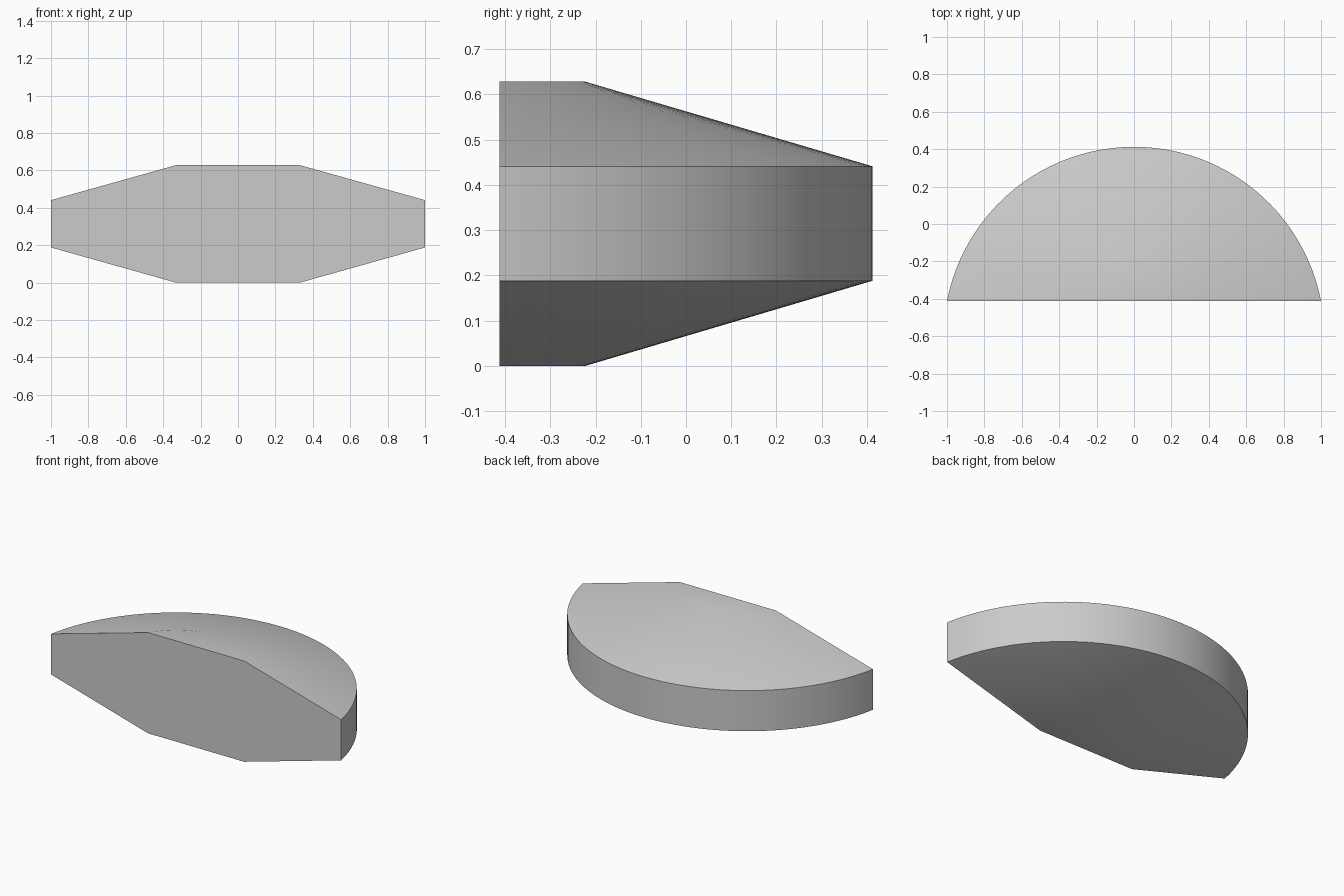
import bpy, bmesh, math

cube = bpy.data.objects.get("Cube")
if cube:
    bpy.data.objects.remove(cube, do_unlink=True)

SEGMENTS = 48
FRONT_Y = -0.412
CENTRE_Y = -0.606
OUTER, INNER = 1.0186, 0.384

grey = bpy.data.materials.new("light_grey")
grey.use_nodes = True
colour = (0.6, 0.6, 0.6, 1)
grey.diffuse_color = colour
grey.node_tree.nodes["Principled BSDF"].inputs["Base Color"].default_value = colour


def arc(bm, radius, z):
    """Row of vertices along a circle, cut off at the flat front."""
    start = math.asin((FRONT_Y - CENTRE_Y) / radius)
    step = (math.pi - 2 * start) / SEGMENTS
    return [bm.verts.new((radius * math.cos(start + i * step),
                          CENTRE_Y + radius * math.sin(start + i * step), z))
            for i in range(SEGMENTS + 1)]


# Bevelled disc segment: stacked arcs, bridged from bottom to top
bm = bmesh.new()
rows = [arc(bm, r, z) for r, z in
        ((INNER, 0), (OUTER, 0.188), (OUTER, 0.441), (INNER, 0.628))]
for low, high in zip(rows, rows[1:]):
    for i in range(SEGMENTS):
        bm.faces.new((low[i], low[i + 1], high[i + 1], high[i]))

# Flat bottom, top and front
bm.faces.new(rows[0])
bm.faces.new(rows[-1])
bm.faces.new([row[0] for row in rows] + [row[-1] for row in reversed(rows)])
bmesh.ops.recalc_face_normals(bm, faces=bm.faces)

mesh = bpy.data.meshes.new("half_disc")
bm.to_mesh(mesh)
bm.free()
mesh.materials.append(grey)
body = bpy.data.objects.new("half_disc", mesh)
bpy.context.collection.objects.link(body)

# Smooth the curved sides, keep the rims sharp
bpy.ops.object.select_all(action="DESELECT")
body.select_set(True)
bpy.context.view_layer.objects.active = body
bpy.ops.object.shade_smooth_by_angle(angle=math.radians(30))
